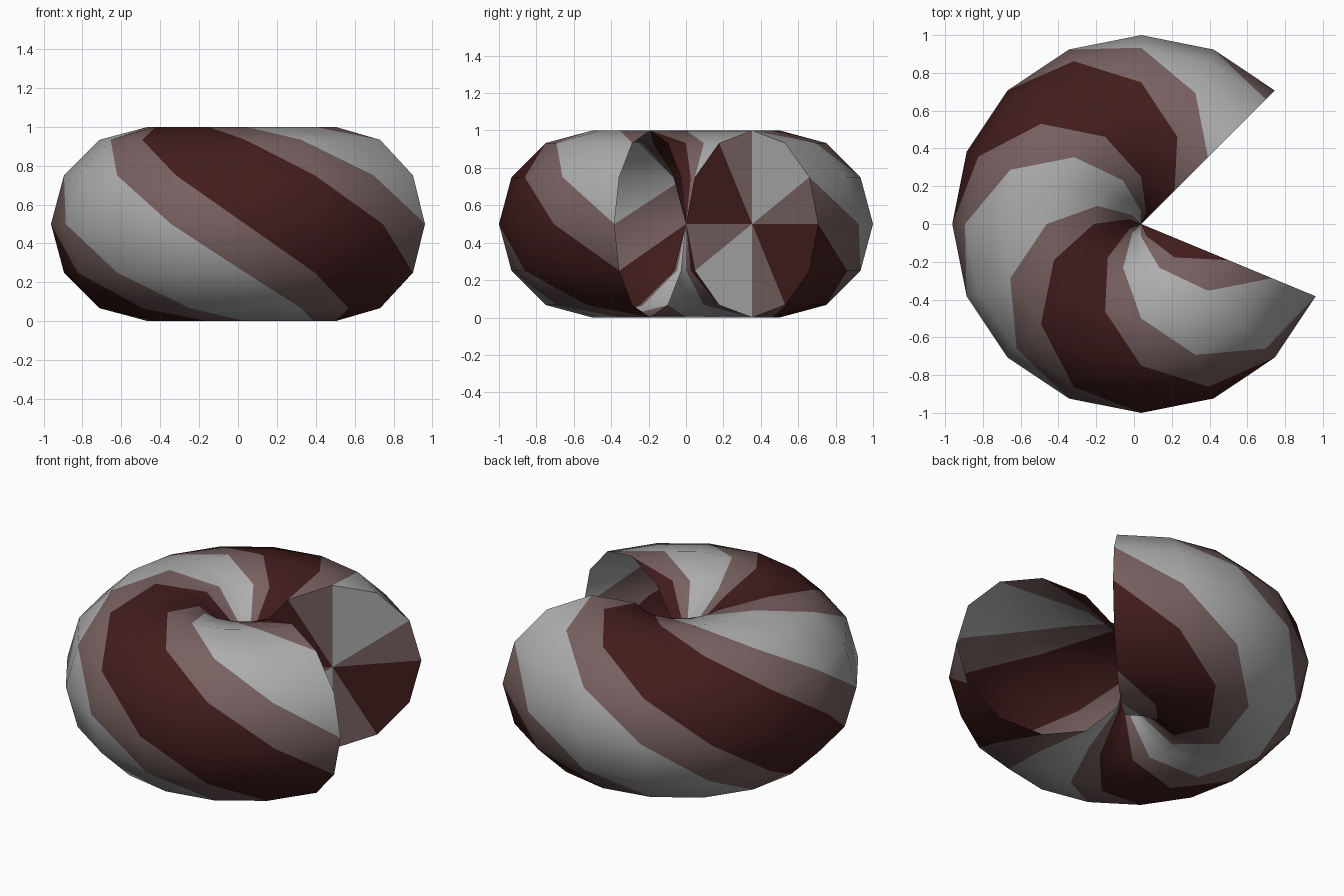
import bpy, bmesh
from math import cos, sin, radians

if "Cube" in bpy.data.objects:
    bpy.data.objects.remove(bpy.data.objects["Cube"])

X0, R = 0.038, 0.5          # ring centre, ring radius = tube radius
SEGS, SIDES = 13, 12        # 13 of 16 ring steps, 12-sided tube


def material(name, rgb):
    m = bpy.data.materials.new(name)
    m.diffuse_color = (*rgb, 1)
    m.use_nodes = True
    m.node_tree.nodes["Principled BSDF"].inputs["Base Color"].default_value = m.diffuse_color
    return m


dark = material("dark_red", (0.055, 0.012, 0.012))
mid = material("muted_red", (0.19, 0.12, 0.12))
light = material("grey", (0.42, 0.42, 0.42))
STRIPES = [1, 2, 2, 1, 0, 0]   # spiral colour repeat, six strips long


def point(i, j):
    t, p = radians(45 + 22.5 * i), radians(30 * j)
    rho = R + R * cos(p)
    return (X0 + rho * cos(t), rho * sin(t), R + R * sin(p))


def finish(bm, name, smooth):
    mesh = bpy.data.meshes.new(name)
    for m in (dark, mid, light):
        mesh.materials.append(m)
    for f in bm.faces:
        f.smooth = smooth
    bm.to_mesh(mesh)
    bm.free()
    obj = bpy.data.objects.new(name, mesh)
    bpy.context.collection.objects.link(obj)


# Open swept tube, quads split so that the stripes spiral cleanly
bm = bmesh.new()
grid = [[bm.verts.new(point(i, j)) for j in range(SIDES)] for i in range(SEGS + 1)]
for i in range(SEGS):
    for j in range(SIDES):
        k = (j + 1) % SIDES
        a, b, c, d = grid[i][j], grid[i + 1][j], grid[i + 1][k], grid[i][k]
        for tri, strip in (((a, b, d), i + j), ((b, c, d), i + j + 1)):
            f = bm.faces.new(tri)
            f.material_index = STRIPES[strip % 6]
# drop the slivers pinched at the centre of the ring
bm.normal_update()
bmesh.ops.delete(bm, geom=[f for f in bm.faces if f.calc_area() < 1e-6],
                 context='FACES_ONLY')
finish(bm, "ring_tube", True)

# Flat fan closing the one end; the other end stays open
bm = bmesh.new()
rim = [bm.verts.new(point(0, j)) for j in range(SIDES)]
hub = bm.verts.new((X0 + R * cos(radians(45)), R * sin(radians(45)), R))
for j in range(SIDES):
    f = bm.faces.new((hub, rim[j], rim[(j + 1) % SIDES]))
    f.material_index = STRIPES[j % 6]
finish(bm, "end_cap", False)
